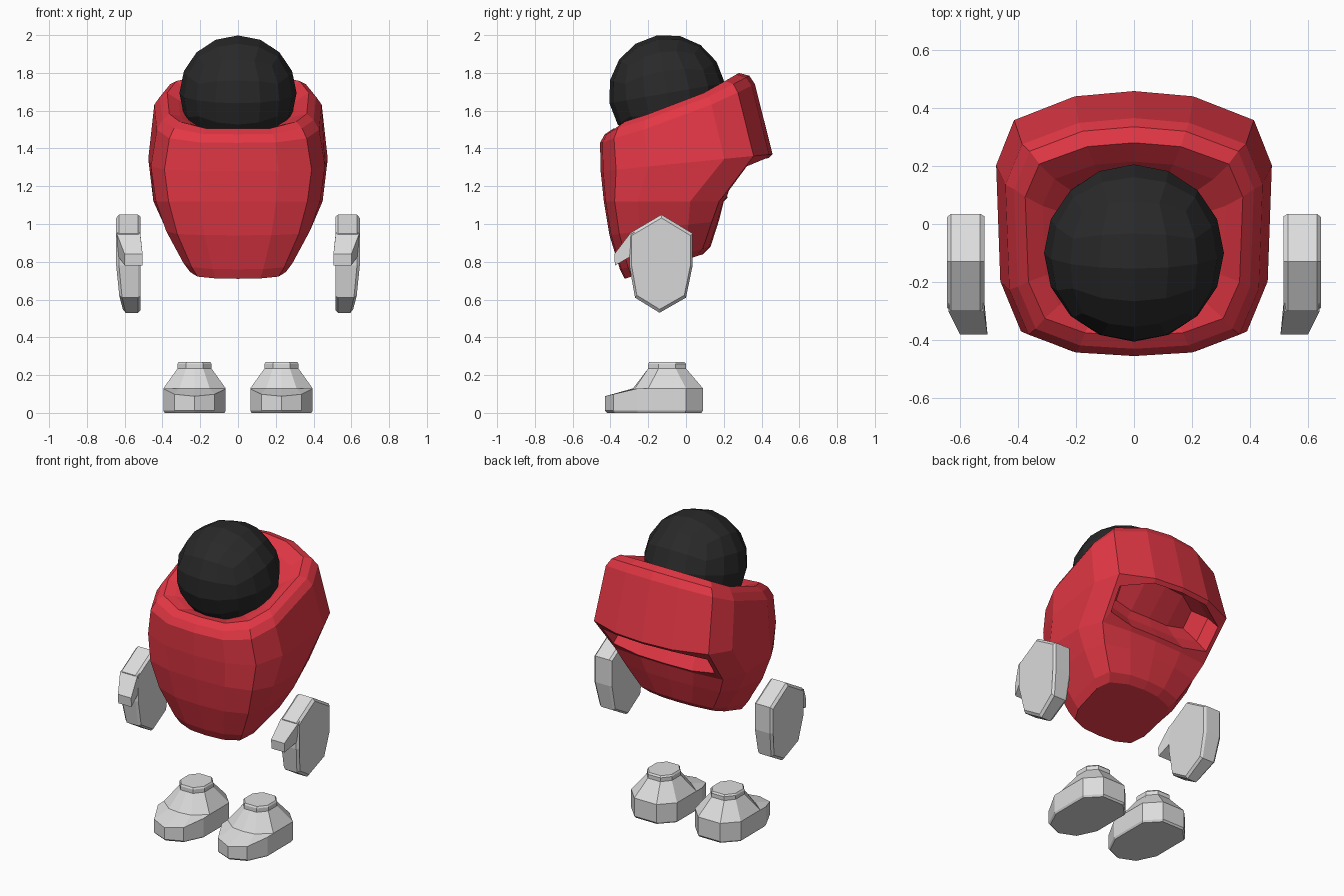
import bpy, bmesh, math
from mathutils import Vector, Matrix

if "Cube" in bpy.data.objects:
    bpy.data.objects.remove(bpy.data.objects["Cube"])


def material(name, rgb):
    m = bpy.data.materials.new(name)
    m.diffuse_color = (*rgb, 1)
    m.use_nodes = True
    m.node_tree.nodes["Principled BSDF"].inputs["Base Color"].default_value = m.diffuse_color
    return m


RED = material("red", (0.76, 0.038, 0.058))
BLACK = material("black", (0.022, 0.022, 0.022))
GREY = material("light grey", (0.72, 0.72, 0.72))


def finish(bm, name, mat):
    bmesh.ops.remove_doubles(bm, verts=bm.verts, dist=0.0005)
    bmesh.ops.recalc_face_normals(bm, faces=bm.faces)
    me = bpy.data.meshes.new(name)
    bm.to_mesh(me)
    bm.free()
    me.materials.append(mat)
    ob = bpy.data.objects.new(name, me)
    bpy.context.collection.objects.link(ob)
    return ob


def loft(bm, rings):
    """Skin closed rings of equal length and cap both ends; return strips of faces."""
    vs = [[bm.verts.new(p) for p in r] for r in rings]
    n = len(vs[0])
    strips = [[bm.faces.new((a[i], a[(i + 1) % n], b[(i + 1) % n], b[i]))
               for i in range(n)] for a, b in zip(vs, vs[1:])]
    bm.faces.new(vs[0][::-1])
    bm.faces.new(vs[-1])
    return strips


def mirrored(half):
    """Close a half outline (x >= 0) across x = 0."""
    return half + [(-x, *r) for x, *r in reversed(half) if x > 1e-6]


# Body: tilted rounded-rectangle rings, from the base up and over the rim
PLAN = mirrored([(0, 0), (.45, .015), (.82, .09), (.97, .28),
                 (1, .72), (.87, .89), (.43, .98), (0, 1)])
# front y, front z, back y, back z, half width, curve of the tilt, back roundness, corner lift
BODY = [(-.325, .71, .09, .84, .262, 1, 1, 0),
        (-.35, .76, .13, .88, .298, 1, .8, 0),
        (-.405, .94, .175, 1.02, .392, 1, .6, 0),
        (-.435, 1.12, .20, 1.12, .448, 1, .35, 0),
        (-.452, 1.28, .458, 1.37, .475, 1, 1, 0),
        (-.455, 1.43, .365, 1.74, .443, 1.3, 1, .01),
        (-.43, 1.475, .335, 1.785, .413, 1.35, 1, .02),
        (-.385, 1.505, .28, 1.80, .375, 1.35, 1, .025),
        (-.33, 1.495, .215, 1.735, .315, 1.2, 1, .025),
        (-.25, 1.47, .14, 1.64, .22, 1, 1, .02)]


def body_ring(yf, zf, yb, zb, w, k, rnd, lift):
    ring = []
    for u, t in PLAN:
        s = 1 - (1 - t) * rnd if t > .8 else t
        up = lift if abs(u) > .8 and t < .5 else 0
        ring.append((u * w, yf + s * (yb - yf), zf + t ** k * (zb - zf) + up))
    return ring


bm = bmesh.new()
strips = loft(bm, [body_ring(*b) for b in BODY])
bmesh.ops.recalc_face_normals(bm, faces=bm.faces)
# Oval recess under the rear overhang
pocket = [f for f in strips[3] if f.calc_center_median().y > .22
          and abs(f.calc_center_median().x) < .34]
bmesh.ops.inset_region(bm, faces=pocket, thickness=.03, use_even_offset=True)
verts = list({v for f in pocket for v in f.verts})
ends = [v for v in verts if abs(v.co.x) > .28]
for sign in (1, -1):
    pair = [v for v in ends if v.co.x * sign > 0]
    mid = sum((v.co for v in pair), Vector()) / len(pair)
    for v in pair:
        v.co = v.co.lerp(mid, .35)
for push, shrink in (((0, -.065, .085), .94), ((0, -.04, .05), .75)):
    geo = bmesh.ops.extrude_face_region(bm, geom=pocket)["geom"]
    bmesh.ops.delete(bm, geom=pocket, context='FACES')
    pocket = [g for g in geo if isinstance(g, bmesh.types.BMFace)]
    verts = list({v for f in pocket for v in f.verts})
    mid = sum((v.co for v in verts), Vector()) / len(verts)
    for v in verts:
        v.co = mid + (v.co - mid) * shrink + Vector(push)
finish(bm, "body", RED)

# Head: faceted ball made from a subdivided cube
bm = bmesh.new()
bmesh.ops.create_cube(bm, size=2)
bmesh.ops.subdivide_edges(bm, edges=bm.edges[:], cuts=3, use_grid_fill=True)
for v in bm.verts:
    v.co = Vector([math.tan(c * math.pi / 4) for c in v.co]).normalized() * .31
bm.transform(Matrix.Translation((0, -.10, 1.693)) @ Matrix.Rotation(math.radians(10), 4, 'X'))
finish(bm, "head", BLACK)

# Hands: side outline (y, z) thickened along x, thinning toward the fingertips
HAND = [(-.13, 1.05), (.035, .95), (.035, .78), (0, .61), (-.14, .53),
        (-.27, .61), (-.30, .78), (-.30, .95)]
# Thumb: side outline (y, z, inner x, outer x)
THUMB = [(-.22, .98, .52, .635), (-.30, .945, .517, .64), (-.38, .84, .505, .60),
         (-.376, .78, .505, .60), (-.29, .83, .517, .635), (-.22, .84, .52, .635)]


def hand_ring(x, s):
    c = (-.13, .79)
    ring = []
    for y, z in HAND:
        thin = .035 * max(0, (.68 - z) / .15) if x > .55 else 0
        ring.append((x - thin, c[0] + (y - c[0]) * s, c[1] + (z - c[1]) * s))
    return ring


# Feet: sole outline, ankle base and collar
SOLE = mirrored([(.08, .09), (.165, 0), (.165, -.26), (.105, -.385), (0, -.43)])
BASE = mirrored([(.08, .09), (.165, 0), (.165, -.20), (.08, -.27), (0, -.28)])
COLLAR = mirrored([(.045, 0), (.09, -.055), (.09, -.145), (.045, -.20), (0, -.20)])


def foot_ring(plan, z, s=1, toe_drop=0):
    return [(.23 + x * s, -.12 + (y + .12) * s,
             z - toe_drop * max(0, (-.26 - y) / .17)) for x, y in plan]


for side, sign in (("right", 1), ("left", -1)):
    flip = Matrix.Diagonal((sign, 1, 1, 1))
    bm = bmesh.new()
    loft(bm, [hand_ring(.515, .95), hand_ring(.53, 1), hand_ring(.63, 1), hand_ring(.645, .93)])
    bm.transform(flip)
    finish(bm, side + "_hand", GREY)

    bm = bmesh.new()
    loft(bm, [[(a, y, z) for y, z, a, b in THUMB], [(b, y, z) for y, z, a, b in THUMB]])
    bm.transform(flip)
    finish(bm, side + "_thumb", GREY)

    bm = bmesh.new()
    loft(bm, [foot_ring(SOLE, 0, .96), foot_ring(SOLE, .012), foot_ring(SOLE, .128, 1, .04),
              foot_ring(BASE, .13), foot_ring(COLLAR, .235),
              foot_ring(COLLAR, .26), foot_ring(COLLAR, .27, .93)])
    bm.transform(flip)
    finish(bm, side + "_foot", GREY)
